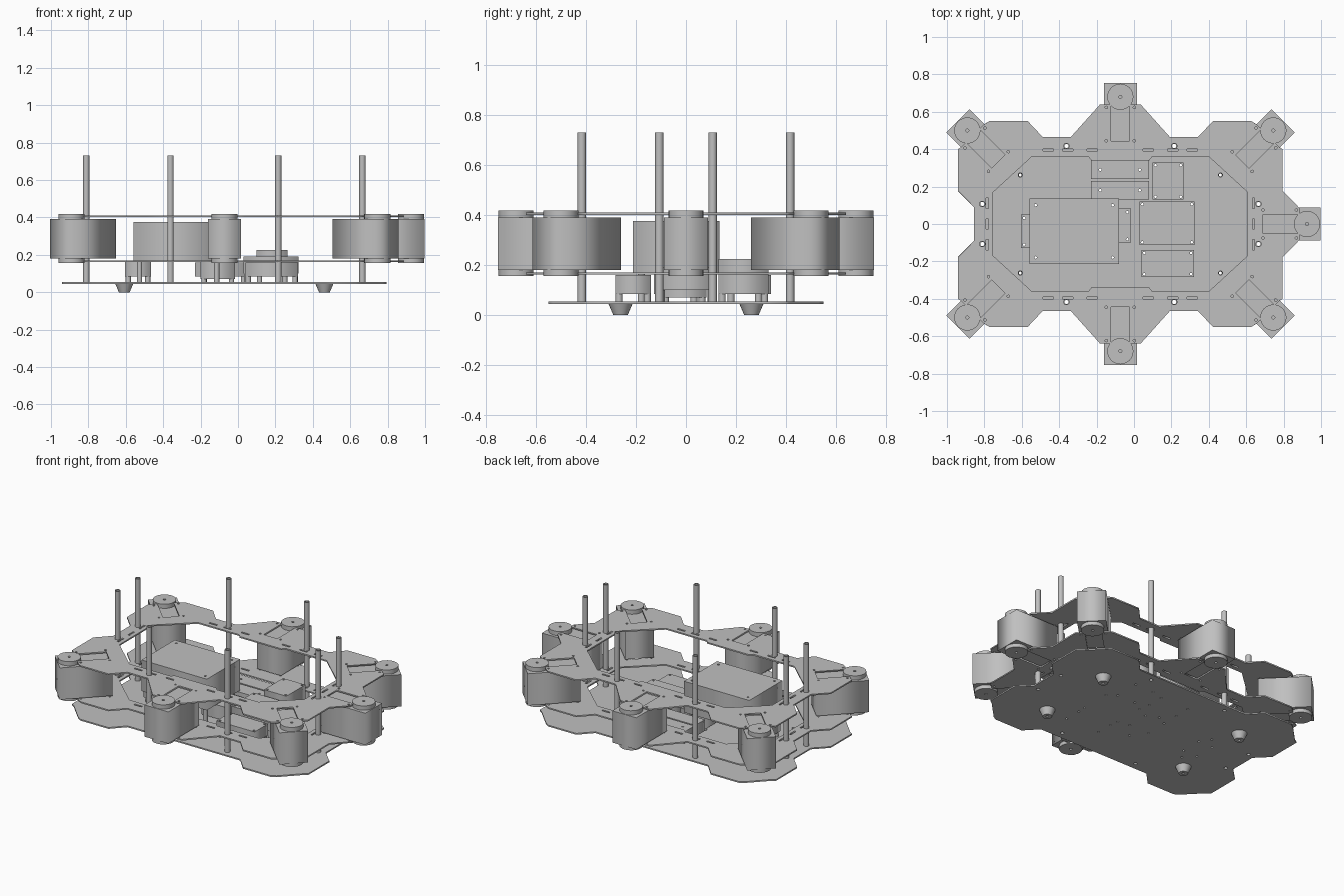
import bpy, math

cube = bpy.data.objects.get("Cube")
if cube:
    bpy.data.objects.remove(cube)

grey = bpy.data.materials.new("plain grey")
grey.use_nodes = True
grey.diffuse_color = (0.527, 0.527, 0.527, 1)
grey.node_tree.nodes["Principled BSDF"].inputs["Base Color"].default_value = grey.diffuse_color

CX = -0.073  # centre line of the chassis


def sheet(name, loops, z0, z1, smooth=False):
    """Extrude an outline (first loop) with holes (other loops) from z0 to z1."""
    curve = bpy.data.curves.new(name, "CURVE")
    curve.dimensions = "2D"
    curve.fill_mode = "BOTH"
    curve.extrude = (z1 - z0) / 2
    for loop in loops:
        spline = curve.splines.new("POLY")
        spline.points.add(len(loop) - 1)
        for point, (x, y) in zip(spline.points, loop):
            point.co = (x, y, 0, 1)
        spline.use_cyclic_u = True
    helper = bpy.data.objects.new(name + "_curve", curve)
    mesh = bpy.data.meshes.new_from_object(helper)
    bpy.data.objects.remove(helper)
    bpy.data.curves.remove(curve)
    mesh.name = name
    mesh.materials.clear()
    mesh.materials.append(grey)
    for v in mesh.vertices:
        v.co.z += (z0 + z1) / 2
    obj = bpy.data.objects.new(name, mesh)
    bpy.context.collection.objects.link(obj)
    if smooth:
        bpy.ops.object.select_all(action="DESELECT")
        obj.select_set(True)
        bpy.context.view_layer.objects.active = obj
        bpy.ops.object.shade_smooth_by_angle(angle=math.radians(30))
    return obj


def circle(x, y, r, n=24):
    return [(x + r * math.cos(math.tau * i / n), y + r * math.sin(math.tau * i / n)) for i in range(n)]


def rect(x0, x1, y0, y1):
    return [(x0, y0), (x1, y0), (x1, y1), (x0, y1)]


def tube(name, x, y, r, hole, z0, z1):
    return sheet(name, [circle(x, y, r), circle(x, y, hole)], z0, z1, True)


def flip_x(points):
    return [(-x, y) for x, y in reversed(points)]


def flip_y(points):
    return [(x, -y) for x, y in reversed(points)]


def shift(points):
    return [(x + CX, y) for x, y in points]


def local(centre, angle, points):
    """Place (along, across) points in the frame of a motor."""
    c, s = math.cos(angle), math.sin(angle)
    return [(centre[0] + a * c - b * s, centre[1] + a * s + b * c) for a, b in points]


def lobe(centre, angle, w):
    """Plate end at a motor, with its open notch."""
    pts = [(-0.04, -w), (-0.04, -0.05), (-0.235, -0.05)]
    return local(centre, angle, pts + [(a, -b) for a, b in reversed(pts)])


# Motor stations: centre (from the chassis centre line) and heading
quarter_turn = math.pi / 2
stations = [((0.998, 0), 0)]
for side in (1, -1):
    stations.append(((0, 0.68 * side), quarter_turn * side))
    stations.append(((0.818, 0.5 * side), quarter_turn / 2 * side))
    stations.append(((-0.818, 0.5 * side), quarter_turn * 1.5 * side))
stations = [((x + CX, y), a) for (x, y), a in stations]

# Rod, foot and slot positions
rods = [(CX + sx * x, sy * y) for x, y in ((0.288, 0.417), (0.738, 0.107)) for sx in (1, -1) for sy in (1, -1)]
feet = [(CX + 0.535 * sx, 0.262 * sy) for sx in (1, -1) for sy in (1, -1)]
rod_holes = [circle(x, y, 0.014) for x, y in rods]

slots = []
for s in (1, -1):
    for x in (0.15, 0.28, 0.385):
        for t in (1, -1):
            slots.append(rect(CX + s * x - 0.028, CX + s * x + 0.028, t * 0.395 - 0.006, t * 0.395 + 0.006))
    for y in (-0.112, 0, 0.112):
        slots.append(rect(CX + s * 0.712 - 0.006, CX + s * 0.712 + 0.006, y - 0.028, y + 0.028))

# Motor ring plates, upper and lower
tab = [(0.7, 0.55), (0.495, 0.55), (0.415, 0.465)]
corner = [(0.868, 0.178), (0.868, 0.4)] + lobe((0.818, 0.5), quarter_turn / 2, 0.085) + tab + [(0.265, 0.465)]
middle = lobe((0, 0.68), quarter_turn, 0.108)
nose = lobe((0.998, 0), 0, 0.085)[3:]
upper_half = nose + corner + middle + flip_x(corner) + [(-0.782, 0.09)]
ring_outline = shift(upper_half + flip_y(upper_half))

opening = [(0.68, 0.17), (0.473, 0.36), (0.17, 0.36), (0.155, 0.34)]
opening += flip_x(opening)
opening = shift(opening + flip_y(opening))

bolt_holes = []
for centre, angle in stations:
    for p in local(centre, angle, [(-0.057, 0.075), (-0.057, -0.075), (-0.235, 0.075), (-0.235, -0.075)]):
        bolt_holes.append(circle(*p, 0.007, 10))

for name, z in (("lower_ring_plate", 0.162), ("upper_ring_plate", 0.402)):
    sheet(name, [ring_outline, opening] + slots + rod_holes + bolt_holes, z, z + 0.009)

# Motors: body with a horn disc above and below
for centre, angle in stations:
    body = local(centre, angle, rect(-0.25, 0.073, -0.088, 0.088))
    sheet("motor_body", [body], 0.18, 0.391)
    tube("upper_horn", *centre, 0.07, 0.008, 0.391, 0.419)
    tube("lower_horn", *centre, 0.07, 0.008, 0.156, 0.18)

# Electronics: name, extents in x, y and z, hole inset in x and y (None = centred)
parts = [
    ("battery_case", -0.56, -0.08, -0.213, 0.135, 0.17, 0.377, 0.034, 0.034),
    ("rear_driver", -0.23, 0.08, 0.24, 0.34, 0.085, 0.16, 0.05, None),
    ("middle_driver", -0.23, 0.08, 0.13, 0.23, 0.085, 0.16, 0.05, None),
    ("radio_box", 0.1, 0.265, 0.13, 0.33, 0.085, 0.225, 0.015, 0.015),
    ("main_controller", 0.03, 0.323, -0.113, 0.12, 0.1, 0.19, 0.015, 0.015),
    ("front_controller", 0.04, 0.32, -0.283, -0.14, 0.085, 0.16, 0.015, 0.015),
    ("left_regulator", -0.605, -0.465, -0.128, 0.05, 0.085, 0.162, 0.018, 0.018),
    ("right_regulator", -0.2, -0.017, -0.1, 0.082, 0.07, 0.162, 0.018, 0.018),
]
base_holes = []
for name, x0, x1, y0, y1, z0, z1, ix, iy in parts:
    ys = [(y0 + y1) / 2] if iy is None else [y0 + iy, y1 - iy]
    spots = [(x, y) for x in (x0 + ix, x1 - ix) for y in ys]
    holes = [circle(x, y, 0.007, 12) for x, y in spots]
    sheet(name, [rect(x0, x1, y0, y1)] + holes, z0, z1)
    base_holes += holes
    for x, y in spots:
        tube(name + "_standoff", x, y, 0.014, 0.008, 0.054, z0)

# Base plate with corner tabs
base_quarter = [(0.782, 0.09), (0.868, 0.176), (0.868, 0.4), (0.847, 0.412), (0.73, 0.532)] + tab
base_half = base_quarter + flip_x(base_quarter)
foot_holes = [circle(x, y, 0.011) for x, y in feet]
sheet("base_plate", [shift(base_half + flip_y(base_half))] + rod_holes + foot_holes + base_holes, 0.045, 0.054)

# Threaded rods through all plates
for x, y in rods:
    tube("support_rod", x, y, 0.017, 0.011, 0.045, 0.732)

# Tapered feet
for x, y in feet:
    foot = tube("rubber_foot", x, y, 0.048, 0.013, 0, 0.045)
    for v in foot.data.vertices:
        if v.co.z < 0.02:
            v.co.x = x + (v.co.x - x) * 0.6
            v.co.y = y + (v.co.y - y) * 0.6
